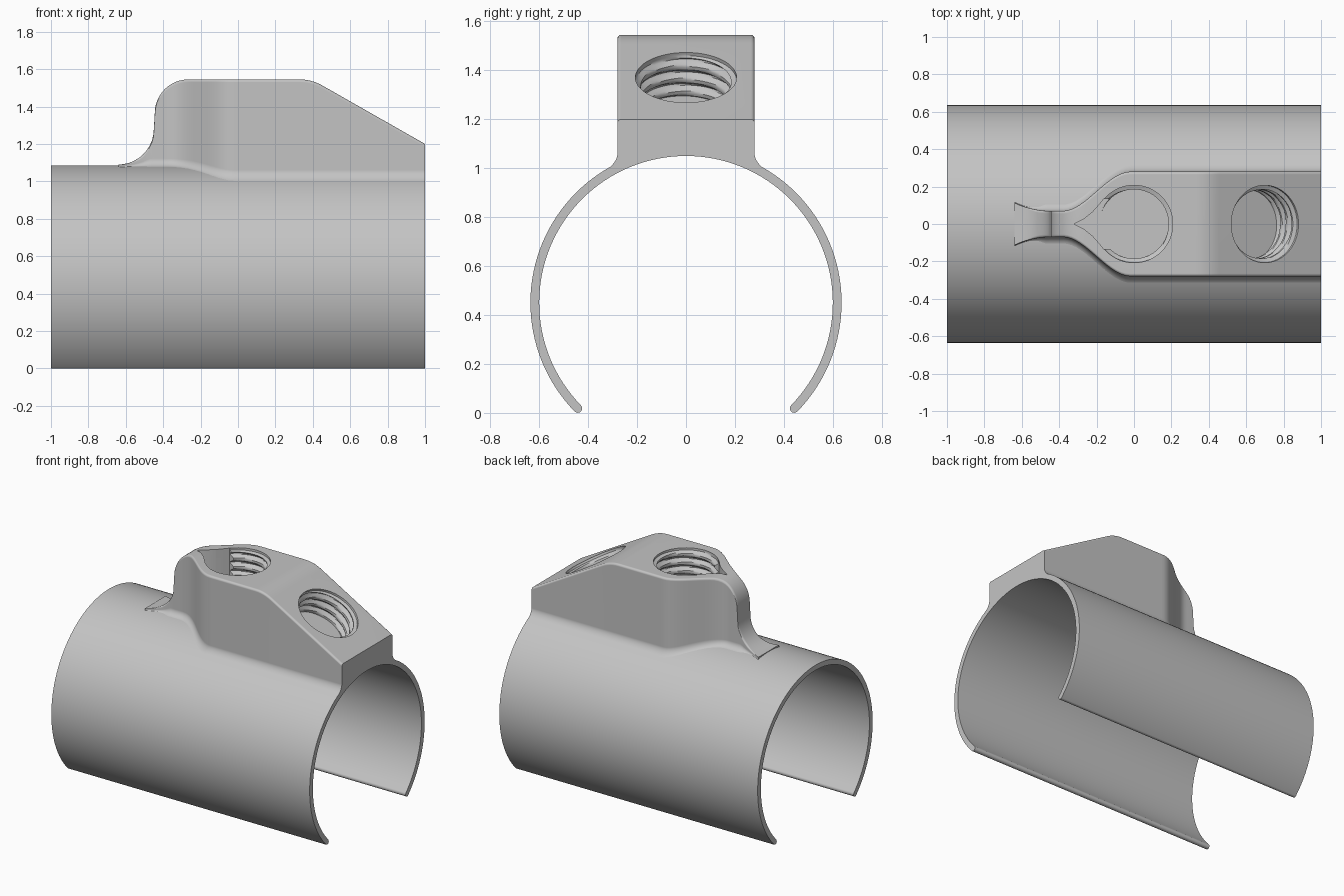
import bpy, bmesh, math
from mathutils import Matrix

if "Cube" in bpy.data.objects:
    bpy.data.objects.remove(bpy.data.objects["Cube"])

RO, RI, CZ = 0.636, 0.60, 0.45      # sleeve radii and axis height
RM = (RO + RI) / 2

grey = bpy.data.materials.new("grey")
grey.diffuse_color = (0.55, 0.55, 0.55, 1)
grey.use_nodes = True
grey.node_tree.nodes["Principled BSDF"].inputs["Base Color"].default_value = grey.diffuse_color


def add_mesh(name, verts, faces):
    bm = bmesh.new()
    vs = [bm.verts.new(v) for v in verts]
    for f in faces:
        bm.faces.new([vs[i] for i in f])
    bmesh.ops.recalc_face_normals(bm, faces=bm.faces)
    me = bpy.data.meshes.new(name)
    bm.to_mesh(me)
    bm.free()
    me.materials.append(grey)
    ob = bpy.data.objects.new(name, me)
    bpy.context.collection.objects.link(ob)
    return ob


def loft(name, rings):
    """Closed solid through rings of equal point count."""
    n = len(rings[0])
    faces = [(i * n + j, i * n + (j + 1) % n, (i + 1) * n + (j + 1) % n, (i + 1) * n + j)
             for i in range(len(rings) - 1) for j in range(n)]
    last = (len(rings) - 1) * n
    faces += [tuple(range(n)), tuple(range(last, last + n))]
    return add_mesh(name, [p for r in rings for p in r], faces)


def activate(ob):
    bpy.ops.object.select_all(action='DESELECT')
    ob.select_set(True)
    bpy.context.view_layer.objects.active = ob


def cut(ob, cutter):
    activate(ob)
    mod = ob.modifiers.new("cut", 'BOOLEAN')
    mod.operation, mod.solver, mod.object = 'DIFFERENCE', 'EXACT', cutter
    bpy.ops.object.modifier_apply(modifier=mod.name)
    bpy.data.objects.remove(cutter, do_unlink=True)


def smooth(ob, angle):
    activate(ob)
    bpy.ops.object.shade_smooth_by_angle(angle=math.radians(angle))
    mod = ob.modifiers.new("weighted", 'WEIGHTED_NORMAL')
    mod.keep_sharp = True


# Open sleeve: C profile with rounded lips
A = math.radians(44.3)
profile = []
N = 96
for i in range(N + 1):
    a = -A + (math.pi + 2 * A) * i / N
    profile.append((RO * math.cos(a), CZ + RO * math.sin(a)))


def lip(a, sign):
    cy, cz = RM * math.cos(a), CZ + RM * math.sin(a)
    for k in range(1, 8):
        b = a + sign * math.pi * k / 8
        yield cy + 0.018 * math.cos(b), cz + 0.018 * math.sin(b)


profile += list(lip(math.pi + A, 1))
for i in range(N + 1):
    a = math.pi + A - (math.pi + 2 * A) * i / N
    profile.append((RI * math.cos(a), CZ + RI * math.sin(a)))
profile += list(lip(-A, -1))[::-1]
sleeve = loft("sleeve", [[(x, y, z) for y, z in profile] for x in (-1, 1)])
smooth(sleeve, 35)


# Boss: cross-sections along x, filleted onto the sleeve
def tube_z(y, r=RO):
    return CZ + math.sqrt(r * r - y * y)


def half_width(x):
    if x < -0.45:
        return 0.07 + 0.045 * ((-0.45 - x) / 0.19) ** 2
    t = min(max((x + 0.38) / 0.36, 0), 1)
    return 0.07 + 0.21 * t * t * (3 - 2 * t)


def section(x, h):
    w = half_width(x)
    gap = h - tube_z(w)
    r, f = min(0.015, 0.3 * gap), min(0.04, 0.4 * gap)
    half = [(0, h)]
    for k in range(5):                       # rounded top edge
        a = math.pi / 2 * k / 4
        half.append((w - r + r * math.sin(a), h - r + r * math.cos(a)))
    for k in range(7):                       # foot fillet
        a = math.pi / 2 * (1 - k / 6)
        y = w + f * (1 - math.sin(a))
        half.append((y, tube_z(y) + f * (1 - math.cos(a)) - 0.001))
    wb = w + f
    half += [(wb * t, tube_z(wb * t, RM)) for t in (1, 0.75, 0.5, 0.25, 0)]
    return [(x, y, z) for y, z in half] + [(x, -y, z) for y, z in half[-2:0:-1]]


stations = []
for k in range(11):                          # concave toe
    a = math.pi / 2 * k / 10
    stations.append((-0.64 + 0.19 * math.sin(a), 1.28 - 0.19 * math.cos(a)))
for k in range(13):                          # rounded nose
    a = math.pi / 2 * k / 12
    stations.append((-0.265 - 0.18 * math.cos(a), 1.365 + 0.18 * math.sin(a)))
stations += [(-0.265 + 0.0245 * k, 1.545) for k in range(1, 11)]
stations.append((0, 1.545))
for k in range(7):                           # soft break into the slope
    t = k / 6
    stations.append((0.33 * (1 - t) ** 2 + 0.79 * t * (1 - t) + 0.455 * t * t,
                     1.545 * (1 - t * t) + 1.51 * t * t))
stations.append((1, 1.2))
boss = loft("boss", [section(x, h) for x, h in stations])


# Threaded blind bores
def threaded_cutter(depth, matrix, pitch=0.06, segs=64):
    rings = []
    rows = int(depth / pitch * 8)
    for i in range(rows + 2):
        z = -depth + depth * i / rows if i <= rows else 0.06
        ring = []
        for j in range(segs):
            a = 2 * math.pi * j / segs
            tri = abs(2 * ((z / pitch - j / segs) % 1) - 1)
            r = 0.185 + 0.022 * min(max(tri * 1.8 - 0.6, 0), 1)
            if z > -0.016:
                r = 0.207
            ring.append(matrix @ Matrix.Translation((r * math.cos(a), r * math.sin(a), z)).translation)
        rings.append(ring)
    return loft("bore_cutter", rings)


slope = math.atan2(0.31, 0.545)
cut(boss, threaded_cutter(0.30, Matrix.Translation((0, 0, 1.545))))
cut(boss, threaded_cutter(0.20, Matrix.Translation((0.7, 0, 1.371)) @ Matrix.Rotation(slope, 4, 'Y')))

# Pointed relief slot beside the upright bore
side = [(-0.27, 0.025), (-0.22, 0.065), (-0.185, 0.105), (-0.16, 0.135), (-0.1, 0.13)]
outline = [(-0.32, 0)] + side + [(x, -y) for x, y in side[::-1]]
cut(boss, loft("slot_cutter", [[(x, y, z) for x, y in outline] for z in (1.248, 1.6)]))
smooth(boss, 32)
